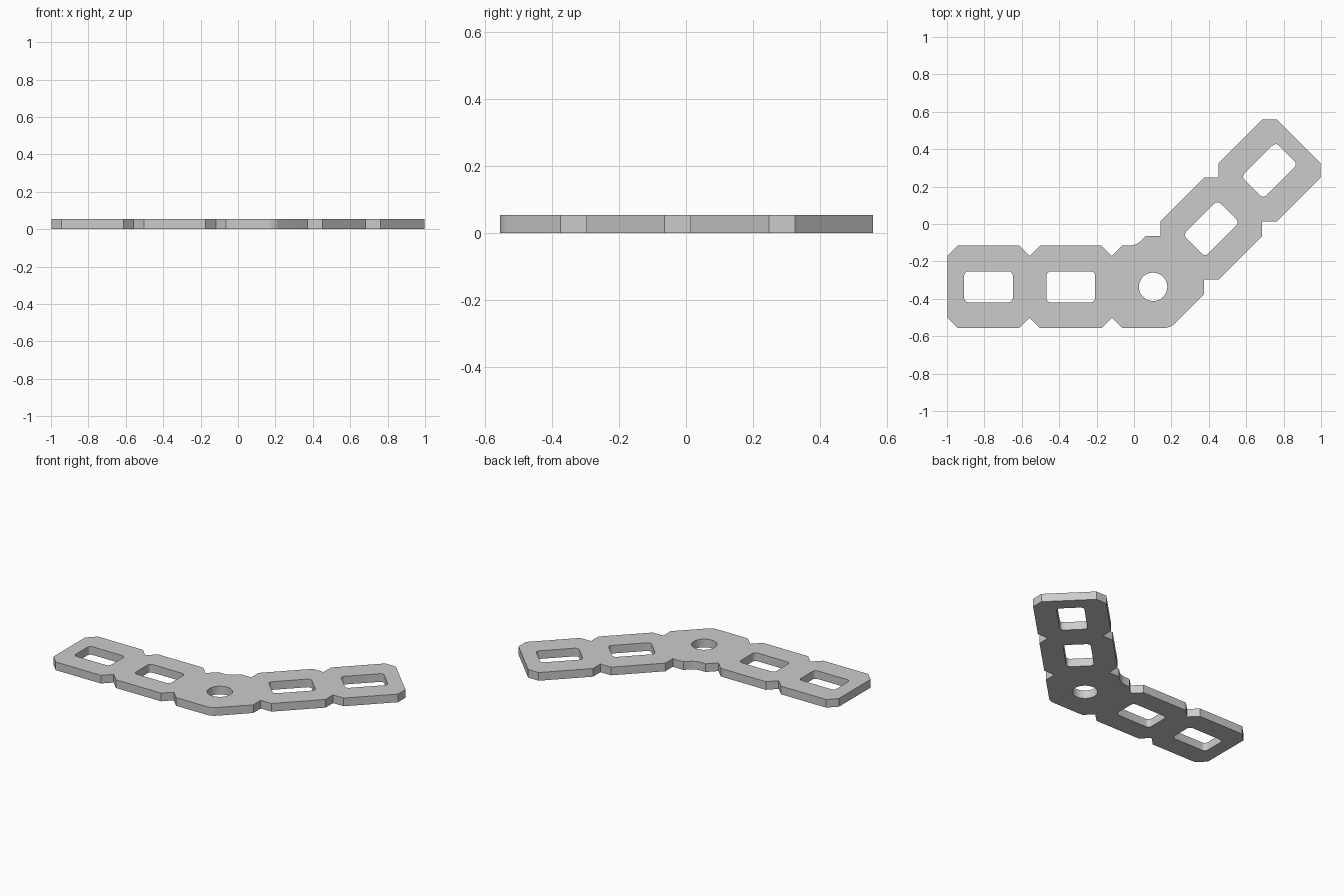
import bpy, bmesh
from math import sin, cos, tan, pi, radians
from mathutils import Vector

if "Cube" in bpy.data.objects:
    bpy.data.objects.remove(bpy.data.objects["Cube"])

PITCH, HALF, NOTCH, THICK = 0.44, 0.22, 0.055, 0.054
HUB = Vector((0.102, -0.336))
ARMS = (radians(180), radians(45))


def place(u, v, angle):
    """Point u along an arm and v to its left, measured from the hub hole."""
    return HUB + Vector((u * cos(angle) - v * sin(angle), u * sin(angle) + v * cos(angle)))


def arc(cx, cy, r, a0, a1, n):
    return [(cx + r * cos(a0 + (a1 - a0) * i / n), cy + r * sin(a0 + (a1 - a0) * i / n))
            for i in range(n + 1)]


def bend(a, corner, b, n=8):
    """Rounded corner from a to b."""
    return [a * (1 - t) ** 2 + corner * 2 * t * (1 - t) + b * t * t
            for t in (i / n for i in range(n + 1))]


def rounded_slot(cu, angle, w=0.26, h=0.166, r=0.024):
    pts = []
    for k, (sx, sy) in enumerate(((1, 1), (-1, 1), (-1, -1), (1, -1))):
        pts += arc(cu + sx * (w / 2 - r), sy * (h / 2 - r), r, k * pi / 2, (k + 1) * pi / 2, 6)
    return [place(u, v, angle) for u, v in pts]


# One arm edge, from hub to tip: two V notches and the clipped end corner
edge = []
for k in (0.5, 1.5):
    u = PITCH * k
    edge += [(u - NOTCH, HALF), (u, HALF - NOTCH), (u + NOTCH, HALF)]
edge += [(PITCH * 2.5 - NOTCH, HALF), (PITCH * 2.5, HALF - NOTCH)]


def side(angle, s):
    return [place(u, s * v, angle) for u, v in edge]


def hub_corner(s, t):
    """Rounded bend between the arms: s=-1 inner side, s=1 outer side (of the first arm)."""
    m = -s * HALF * tan(pi / 8)
    a, b = ARMS
    return bend(place(m + t, s * HALF, a), place(m, s * HALF, a), place(m + t, -s * HALF, b))


# Full outline around both arms, then the holes
outline = (side(ARMS[0], -1)[::-1] + hub_corner(-1, 0.04) + side(ARMS[1], 1)
           + side(ARMS[1], -1)[::-1] + hub_corner(1, 0.035)[::-1] + side(ARMS[0], 1))
loops = [outline]
loops += [rounded_slot(PITCH * k, a) for a in ARMS for k in (1, 2)]
loops.append([Vector(p) for p in arc(HUB.x, HUB.y, 0.076, 0, 2 * pi, 48)[:-1]])

# Fill the profile and extrude it into a flat plate
bm = bmesh.new()
edges = []
for loop in loops:
    vs = [bm.verts.new((p.x, p.y, 0)) for p in loop]
    edges += [bm.edges.new((vs[i - 1], vs[i])) for i in range(len(vs))]
bmesh.ops.triangle_fill(bm, edges=edges, use_beauty=True, normal=(0, 0, 1))
top = bmesh.ops.extrude_face_region(bm, geom=bm.faces[:], use_keep_orig=True)["geom"]
bmesh.ops.translate(bm, vec=(0, 0, THICK), verts=[g for g in top if isinstance(g, bmesh.types.BMVert)])
bmesh.ops.recalc_face_normals(bm, faces=bm.faces[:])

mesh = bpy.data.meshes.new("angled_bracket_plate")
bm.to_mesh(mesh)
bm.free()
plate = bpy.data.objects.new("angled_bracket_plate", mesh)
bpy.context.collection.objects.link(plate)
bpy.context.view_layer.objects.active = plate
plate.select_set(True)
bpy.ops.object.shade_smooth_by_angle(angle=radians(30))
